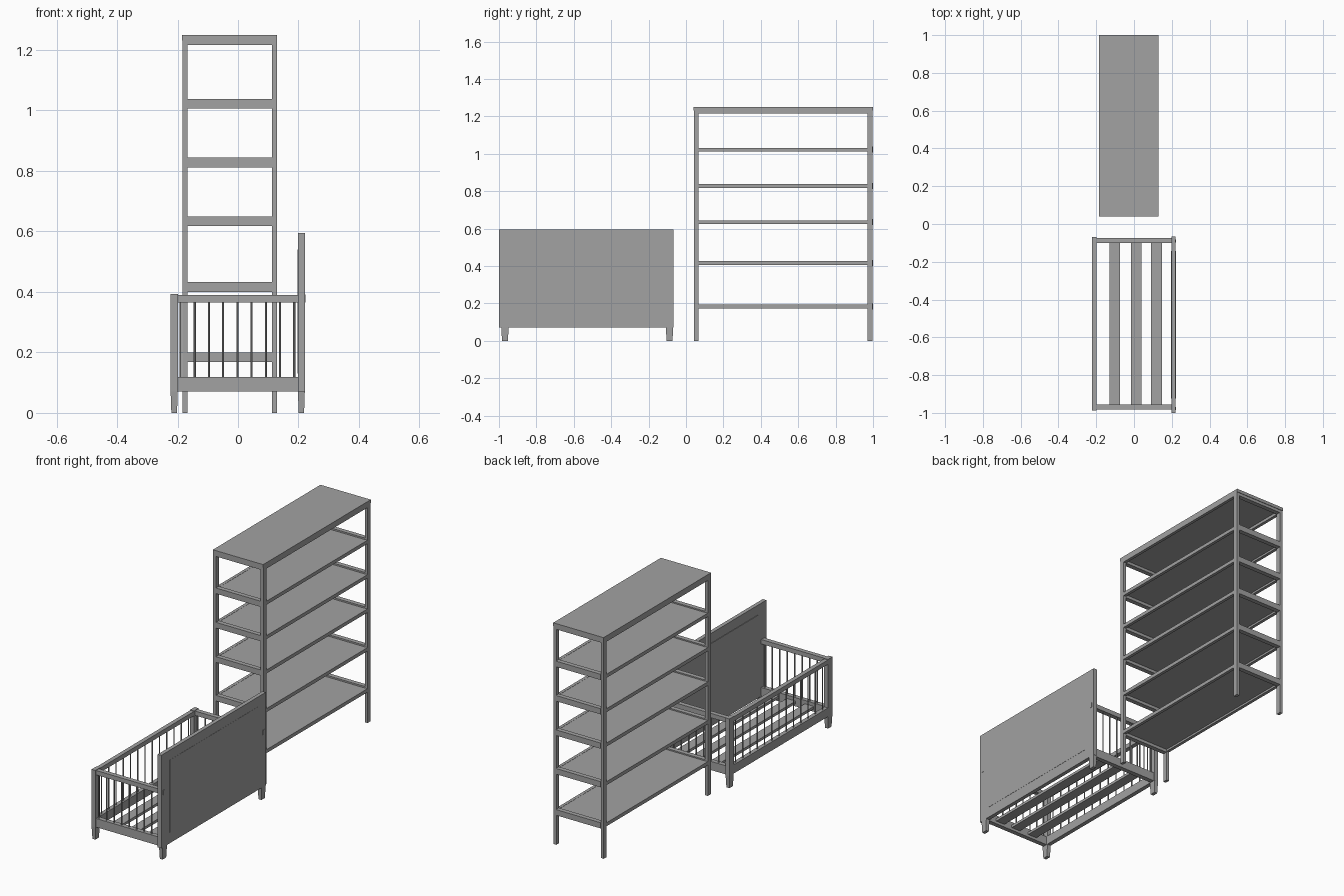
import bpy
import bmesh

cube = bpy.data.objects.get("Cube")
if cube:
    bpy.data.objects.remove(cube, do_unlink=True)

grey = bpy.data.materials.new("plain_grey")
grey.use_nodes = True
colour = (0.36, 0.36, 0.36, 1)
grey.diffuse_color = colour
grey.node_tree.nodes["Principled BSDF"].inputs["Base Color"].default_value = colour


def box(name, x, y, z, taper=1.0):
    """Box between (min, max) ranges; taper scales the bottom face."""
    bm = bmesh.new()
    bmesh.ops.create_cube(bm, size=1)
    cx, cy = sum(x) / 2, sum(y) / 2
    for v in bm.verts:
        s = taper if v.co.z < 0 else 1
        v.co = (cx + v.co.x * s * (x[1] - x[0]),
                cy + v.co.y * s * (y[1] - y[0]),
                sum(z) / 2 + v.co.z * (z[1] - z[0]))
    return finish(name, bm)


def bar(name, x, y, z0, z1, radius=0.0035):
    bm = bmesh.new()
    bmesh.ops.create_cone(bm, cap_ends=True, segments=8, radius1=radius,
                          radius2=radius, depth=z1 - z0)
    bmesh.ops.translate(bm, verts=bm.verts, vec=(x, y, (z0 + z1) / 2))
    return finish(name, bm)


def finish(name, bm):
    mesh = bpy.data.meshes.new(name)
    bm.to_mesh(mesh)
    bm.free()
    mesh.materials.append(grey)
    obj = bpy.data.objects.new(name, mesh)
    bpy.context.collection.objects.link(obj)
    return obj


# Bookcase: corner posts
X0, X1, Y0, Y1 = -0.184, 0.129, 0.042, 0.997
PX, PY = 0.017, 0.026
for x in (X0, X1 - PX):
    for y in (Y0, Y1 - PY):
        box("bookcase_post", (x, x + PX), (y, y + PY), (0, 1.232))

# Bookcase: top board and the frame beneath it
box("bookcase_top", (X0 - 0.001, X1), (Y0 - 0.002, 1.0), (1.232, 1.25))
for x in (X0, X1 - PX):
    box("top_side_rail", (x, x + PX), (Y0 + PY, Y1 - PY), (1.216, 1.232))
for y in (Y0, Y1 - PY):
    box("top_end_rail", (X0 + PX, X1 - PX), (y, y + PY), (1.216, 1.232))

# Bookcase: shelves, each a thin board in a frame with deeper end rails
for z in (0.184, 0.416, 0.634, 0.828, 1.022):
    for x in (X0, X1 - PX):
        box("shelf_side_rail", (x, x + PX), (Y0 + PY, Y1 - PY), (z - 0.010, z + 0.010))
    for y in (Y0, Y1 - PY + 0.003):
        box("shelf_end_rail", (X0 + PX, X1 - PX), (y, y + PY), (z - 0.016, z + 0.016))
    box("shelf_board", (X0 + 0.004, X1 - 0.004), (Y0 + PY, Y1 - PY), (z + 0.001, z + 0.009))

# Bed: tall side panel with a shallow raised field on both faces
box("bed_tall_side", (0.199, 0.221), (-1.0, -0.067), (0.07, 0.595))
box("tall_side_inner_field", (0.196, 0.199), (-0.925, -0.142), (0.13, 0.54))
box("tall_side_outer_field", (0.221, 0.222), (-0.925, -0.142), (0.13, 0.54))
for y in (-0.985, -0.097):
    box("tall_side_joint_plate", (0.221, 0.223), (y, y + 0.015), (0.365, 0.392))

# Bed: low side posts, rails and tapered legs
LX = (-0.223, -0.199)
for y in ((-0.988, -0.948), (-0.108, -0.068)):
    box("bed_low_post", LX, y, (0.07, 0.393))
    for x in (LX, (0.198, 0.221)):
        box("bed_leg", x, y, (0, 0.075), 0.78)
box("low_side_top_rail", LX, (-0.95, -0.106), (0.365, 0.39))
box("low_side_bottom_rail", LX, (-0.95, -0.106), (0.07, 0.119))
BARS = 13
for i in range(BARS):
    y = -0.948 + 0.84 * (i + 0.5) / BARS
    bar("low_side_bar", sum(LX) / 2, y, 0.115, 0.37)

# Bed: matching front and back ends
for end, y in (("front", -0.968), ("back", -0.088)):
    span = (y - 0.013, y + 0.013)
    box(end + "_top_rail", (-0.2, 0.2), span, (0.365, 0.39))
    box(end + "_bottom_rail", (-0.2, 0.2), span, (0.07, 0.119))
    for i in range(9):
        bar(end + "_end_bar", -0.19 + 0.047 * i, y, 0.115, 0.37)

# Bed: long base slats
for x in (-0.101, 0.012, 0.119):
    box("bed_slat", (x - 0.028, x + 0.028), (-0.96, -0.095), (0.085, 0.1))
